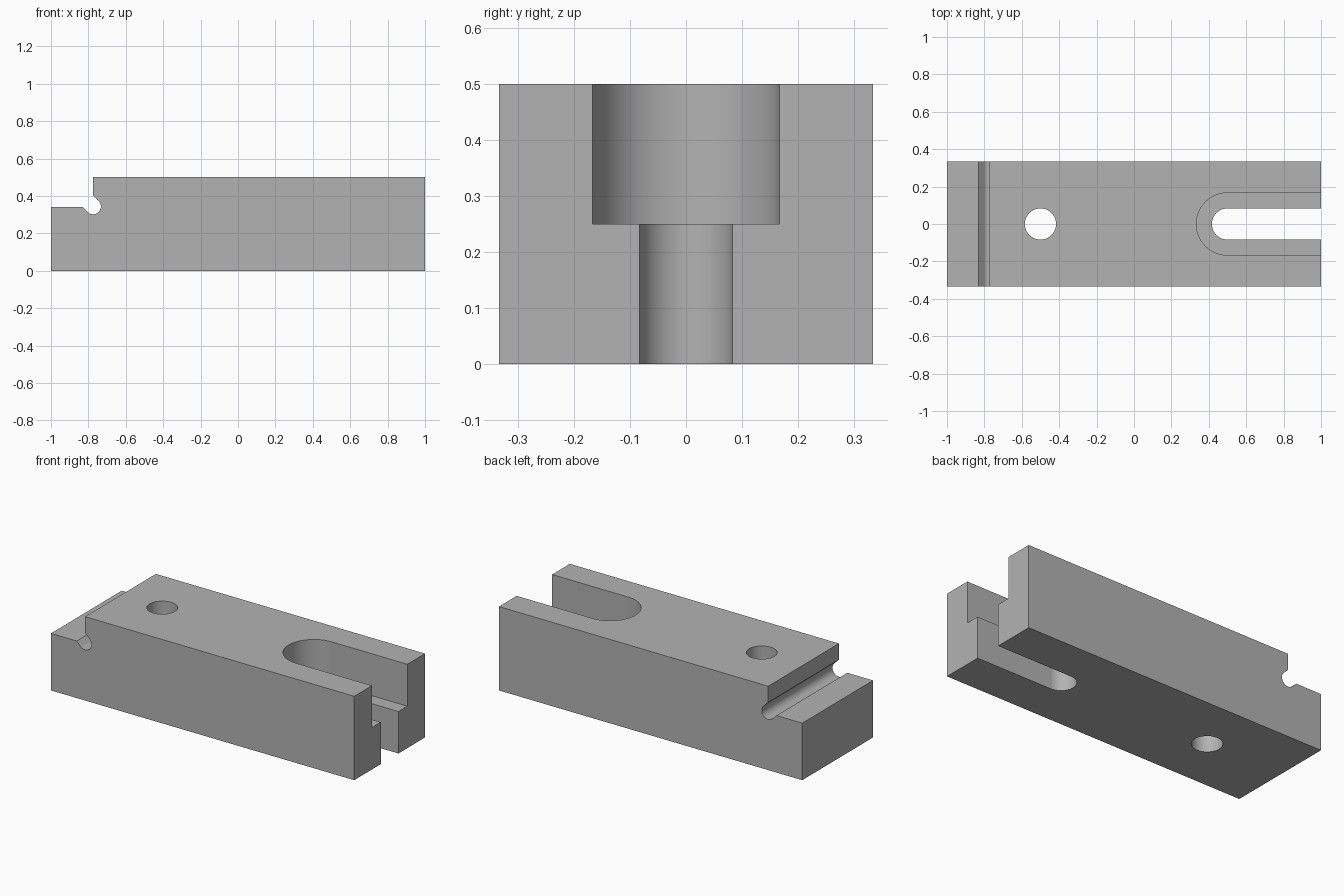
import bpy, bmesh
from math import sin, cos, pi, radians
from mathutils import Vector

cube = bpy.data.objects.get("Cube")
if cube:
    bpy.data.objects.remove(cube, do_unlink=True)

LENGTH, WIDTH, HEIGHT = 2, 2 / 3, 0.5
HOLE_R, COUNTERBORE_R = 1 / 12, 1 / 6
HOLE_X, SLOT_X = -0.5, 0.5
STEP_X, STEP_Z = -0.775, 0.34
RELIEF_R, RELIEF_Z = 0.042, 0.344

grey = bpy.data.materials.new("plain grey")
grey.use_nodes = True
colour = (0.45, 0.45, 0.45, 1)
grey.diffuse_color = colour
grey.node_tree.nodes["Principled BSDF"].inputs["Base Color"].default_value = colour


def arc(cx, cy, r, start, end, steps):
    """Points along a circular arc, angles in degrees."""
    angles = [radians(start + (end - start) * i / steps) for i in range(steps + 1)]
    return [(cx + r * cos(a), cy + r * sin(a)) for a in angles]


def prism(name, outline, place, depth):
    """Extrude a closed outline; place maps a 2D point into space."""
    bm = bmesh.new()
    face = bm.faces.new([bm.verts.new(place(u, v)) for u, v in outline])
    moved = bmesh.ops.extrude_face_region(bm, geom=[face])["geom"]
    verts = [g for g in moved if isinstance(g, bmesh.types.BMVert)]
    bmesh.ops.translate(bm, verts=verts, vec=Vector(depth))
    bmesh.ops.recalc_face_normals(bm, faces=bm.faces)
    mesh = bpy.data.meshes.new(name)
    bm.to_mesh(mesh)
    bm.free()
    mesh.materials.append(grey)
    obj = bpy.data.objects.new(name, mesh)
    bpy.context.collection.objects.link(obj)
    return obj


def upright_cutter(name, outline, bottom):
    return prism(name, outline, lambda x, y: (x, y, bottom), (0, 0, 1))


def slot_outline(r):
    """Round-ended slot running out past the +x end."""
    return arc(SLOT_X, 0, r, 90, 270, 48) + [(1.2, -r), (1.2, r)]


# Block with a step and a slanted, round-bottomed relief groove in its corner
relief = arc(STEP_X, RELIEF_Z, RELIEF_R, 45, -135, 32)
(ax, az), (bx, bz) = relief[0], relief[-1]
wall_end = (STEP_X, az + ax - STEP_X)
ledge_end = (bx - (STEP_Z - bz), STEP_Z)
side = [(-1, 0), (1, 0), (1, HEIGHT), (STEP_X, HEIGHT), wall_end]
side += relief + [ledge_end, (-1, STEP_Z)]
block = prism("clamp_block", side, lambda x, z: (x, -WIDTH / 2, z), (0, WIDTH, 0))

# Through hole, through slot and wider counterbored slot
cutters = [
    upright_cutter("hole_cutter", arc(HOLE_X, 0, HOLE_R, 0, 354.375, 63), -0.2),
    upright_cutter("slot_cutter", slot_outline(HOLE_R), -0.2),
    upright_cutter("counterbore_cutter", slot_outline(COUNTERBORE_R), HEIGHT / 2),
]
bpy.context.view_layer.objects.active = block
for cutter in cutters:
    cutter.hide_render = True
    cut = block.modifiers.new(cutter.name, 'BOOLEAN')
    cut.operation = 'DIFFERENCE'
    cut.solver = 'EXACT'
    cut.object = cutter
    bpy.ops.object.modifier_apply(modifier=cut.name)
    bpy.data.objects.remove(cutter, do_unlink=True)

# Smooth the bores, keep the machined edges crisp
bpy.ops.object.select_all(action='DESELECT')
block.select_set(True)
bpy.ops.object.shade_smooth_by_angle(angle=radians(25))
